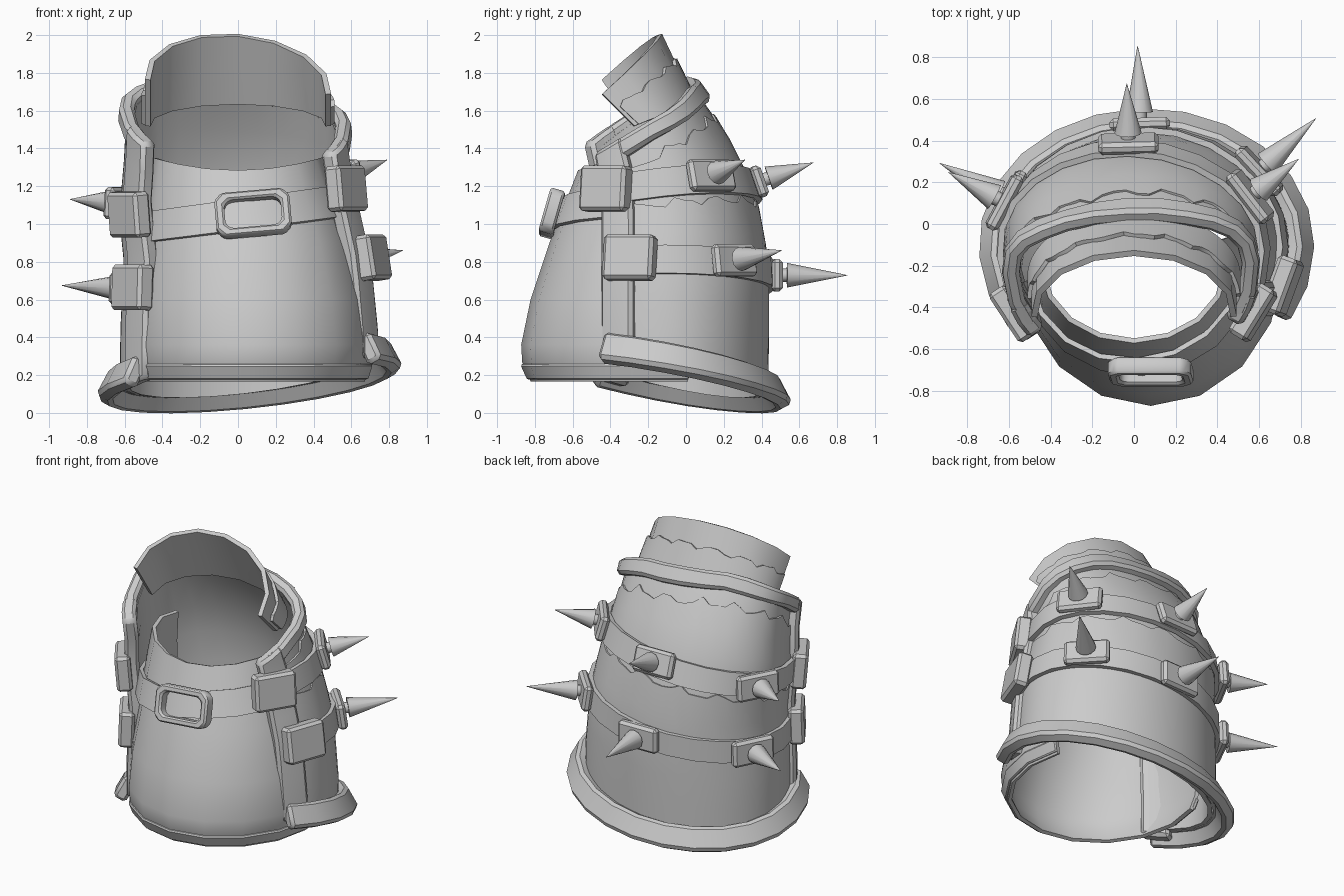
import bpy, bmesh
from math import sin, cos, radians
from mathutils import Vector, Matrix

if "Cube" in bpy.data.objects:
    bpy.data.objects.remove(bpy.data.objects["Cube"])


def lerp_table(table, z):
    if z <= table[0][0]:
        return table[0][1:]
    for p, q in zip(table, table[1:]):
        if z <= q[0]:
            t = (z - p[0]) / (q[0] - p[0])
            return [a + (b - a) * t for a, b in zip(p[1:], q[1:])]
    return table[-1][1:]


# z, centre x, half width, centre y, depth towards the back
SHELL = [(0.1, .06, .65, -.10, .50), (0.4, .06, .65, -.10, .505), (0.8, .05, .62, -.10, .505),
         (1.1, .0, .60, -.10, .45), (1.3, -.01, .57, -.12, .40), (1.5, -.02, .55, -.17, .35),
         (1.75, -.02, .53, -.21, .21)]
# z, centre x, half width, depth towards the front
FRONT = [(.17, .08, .58, .61), (.27, .08, .61, .655), (.36, .08, .62, .66), (.6, .07, .60, .61),
         (.9, .05, .54, .51), (1.1, .02, .49, .43), (1.28, .0, .44, .36)]


def shell(deg, z, off=0):
    """Point on the back shell; angle 0 is the back, positive is +x."""
    s, c = sin(radians(deg)), cos(radians(deg))
    cx, a, cy, b = lerp_table(SHELL, z)
    depth = b if c > 0 else .55
    return Vector((cx + (a + off) * s, cy + (depth + off) * c, z))


def front(deg, z, off=0):
    """Point on the front plate; angle 0 is the front."""
    s, c = sin(radians(deg)), cos(radians(deg))
    cx, a, b = lerp_table(FRONT, z)
    return Vector((cx + (a + off) * s, -.2 - (b + off) * c, z))


def finish(ob, thick=0, bevel=0, angle=35):
    if thick:
        m = ob.modifiers.new("thick", 'SOLIDIFY')
        m.thickness, m.offset = thick, 0
    if bevel:
        m = ob.modifiers.new("bevel", 'BEVEL')
        m.width, m.segments, m.limit_method = bevel, 1, 'ANGLE'
    bpy.ops.object.select_all(action='DESELECT')
    ob.select_set(True)
    bpy.context.view_layer.objects.active = ob
    bpy.ops.object.convert(target='MESH')
    bpy.ops.object.shade_smooth_by_angle(angle=radians(angle))
    return ob


def from_bm(name, bm):
    bmesh.ops.remove_doubles(bm, verts=bm.verts, dist=1e-4)
    bmesh.ops.recalc_face_normals(bm, faces=bm.faces)
    me = bpy.data.meshes.new(name)
    bm.to_mesh(me)
    bm.free()
    ob = bpy.data.objects.new(name, me)
    bpy.context.collection.objects.link(ob)
    return ob


def sheet(name, point, us, vs, thick, bevel=0):
    """Grid surface point(u, v), given a thickness."""
    bm = bmesh.new()
    g = [[bm.verts.new(point(u, v)) for v in vs] for u in us]
    for i in range(len(us) - 1):
        for j in range(len(vs) - 1):
            bm.faces.new((g[i][j], g[i + 1][j], g[i + 1][j + 1], g[i][j + 1]))
    return finish(from_bm(name, bm), thick, bevel)


def steps(a, b, n):
    return [a + (b - a) * i / n for i in range(n + 1)]


def z_bottom(d):
    p = shell(d, .1)
    return .185 - .22 * p.y + .12 * p.x


def z_top(d):
    p = shell(d, 1.62)
    return 1.665 + .6 * min(p.y, .05) - .09 * p.x


def z_strap(d, low):
    p = shell(d, .75 if low else 1.2)
    return .725 + .13 * p.x if low else 1.165 + .12 * p.x + .12 * p.y


def jag(d):
    return .02 * sin(d * .25) + .01 * sin(d * .6 + 1)


# Back shell and its two jagged overlapping layers
ARC = steps(-126, 122, 16)
FINE = steps(-118, 114, 40)
V = steps(0, 1, 8)
sheet("back_shell", lambda d, v: shell(d, z_bottom(d) * (1 - v) + z_top(d) * v), ARC, V, .03)
sheet("lower_layer", lambda d, v: shell(d, z_bottom(d) * (1 - v) + (z_strap(d, 0) - .11 + jag(d)) * v, .025),
      FINE, steps(0, 1, 5), .02)
sheet("upper_layer", lambda d, v: shell(d, (z_strap(d, 0) - .15) * (1 - v) + (z_top(d) - .13 + jag(d)) * v, .016),
      FINE, steps(0, 1, 4), .02)

# Thick rims at bottom and top, and trims along the front opening
sheet("bottom_rim", lambda d, v: shell(d, z_bottom(d) + (v - .5) * .14, .125 - .075 * v),
      ARC, [0, .5, 1], .09, .02)
sheet("top_rim", lambda d, v: shell(d, z_top(d) + (v - .5) * .10, .03), ARC, [0, 1], .08, .02)
for name, a, b in (("right_trim", 107, 125), ("left_trim", -112, -130)):
    sheet(name, lambda d, v: shell(d, (z_bottom(d) - .05) * (1 - v) + (z_top(d) + .05) * v, .03),
          steps(a, b, 2), V, .09, .02)


# Collar rising above the top rim, with a jagged outer layer
def collar(d, v, off=0):
    s, c = sin(radians(d)), cos(radians(d))
    x = (.48 + off) * s
    yb, yt = -.25 + (.28 + off) * c, -.42 + (.28 + off) * c
    zb, zt = 1.64 + .4 * (yb - .03), 2.0 + .9 * (yt - off + .14) - .08 * x
    return Vector((x, yb + (yt - yb) * v, zb + (zt - zb) * v))


sheet("collar", collar, steps(-95, 95, 8), steps(0, 1, 3), .03)
sheet("collar_layer", lambda d, v: collar(d, v * (.62 + 2 * jag(d)), .022),
      steps(-90, 90, 32), [0, .5, 1], .02)

# Bulging front plate with a hem
sheet("front_plate", lambda d, z: front(d, z) + Vector((0, 0, .07 * sin(radians(d)) ** 2 * max(0, z - .9) / .38)),
      steps(-110, 110, 10), [r[0] for r in FRONT], .025)
sheet("front_hem", lambda d, z: front(d, z, .012), steps(-110, 110, 10), [.18, .26], .03, .008)

# Front strap and its buckle frame
sheet("front_strap", lambda d, v: front(d, 1.05 + .07 * sin(radians(d)) + (v - .5) * .16, .035),
      steps(-82, 82, 8), [0, 1], .025)
HALF = [(.2, .08), (.16, .12), (-.16, .12), (-.2, .08), (-.2, -.08), (-.16, -.12), (.16, -.12), (.2, -.08)]
turn = Matrix.Rotation(radians(-5), 3, 'Y') @ Matrix.Rotation(radians(-16), 3, 'X')


def buckle(i, k):
    x, z = HALF[i % 8]
    return Vector((.08, -.71, 1.055)) + turn @ Vector((x * (1 - k * .25), 0, z * (1 - k * .35)))


sheet("buckle", buckle, range(9), [0, 1], .08, .012)


# Blocks and spikes that sit square on the shell
def frame(d, z):
    t = (shell(d + 2, z) - shell(d - 2, z)).normalized()
    up = shell(d, z + .05) - shell(d, z - .05)
    n = up.cross(t).normalized()
    if n.dot(Vector((sin(radians(d)), cos(radians(d)), 0))) < 0:
        n = -n
    up = n.cross(t)
    m = Matrix((t, up, n)).transposed().to_4x4()
    m.translation = shell(d, z)
    return m


def block(name, d, z, size, lift):
    bm = bmesh.new()
    bmesh.ops.create_cube(bm, size=1)
    bmesh.ops.scale(bm, vec=size, verts=bm.verts)
    bmesh.ops.translate(bm, vec=(0, 0, lift), verts=bm.verts)
    bmesh.ops.transform(bm, matrix=frame(d, z), verts=bm.verts)
    finish(from_bm(name, bm), 0, .018, 30)


def spike(name, d, z, tip):
    bm = bmesh.new()
    for r1, r2, lo, hi in ((.035, .035, .05, .15), (.065, .001, .13, tip)):
        bmesh.ops.create_cone(bm, cap_ends=True, segments=12, radius1=r1, radius2=r2,
                              depth=hi - lo, matrix=Matrix.Translation((0, 0, (lo + hi) / 2)))
    bmesh.ops.transform(bm, matrix=frame(d, z), verts=bm.verts)
    finish(from_bm(name, bm), 0, 0, 50)


# Two straps, each with two end blocks and three spiked plates
for label, low, tip, ends, spikes in (("lower", 1, .45, (108, -120), (-68, -2, 53)),
                                      ("upper", 0, .38, (120, -121), (-68, -2, 61))):
    sheet(label + "_strap", lambda d, v: shell(d, z_strap(d, low) + (v - .5) * .15, .05),
          ARC, [0, 1], .03)
    for d in ends:
        block(label + "_end_block", d, z_strap(d, low), (.28, .24, .1), .08)
    for d in spikes:
        block(label + "_spike_plate", d, z_strap(d, low), (.29, .17, .06), .075)
        spike(label + "_spike", d, z_strap(d, low), tip)
